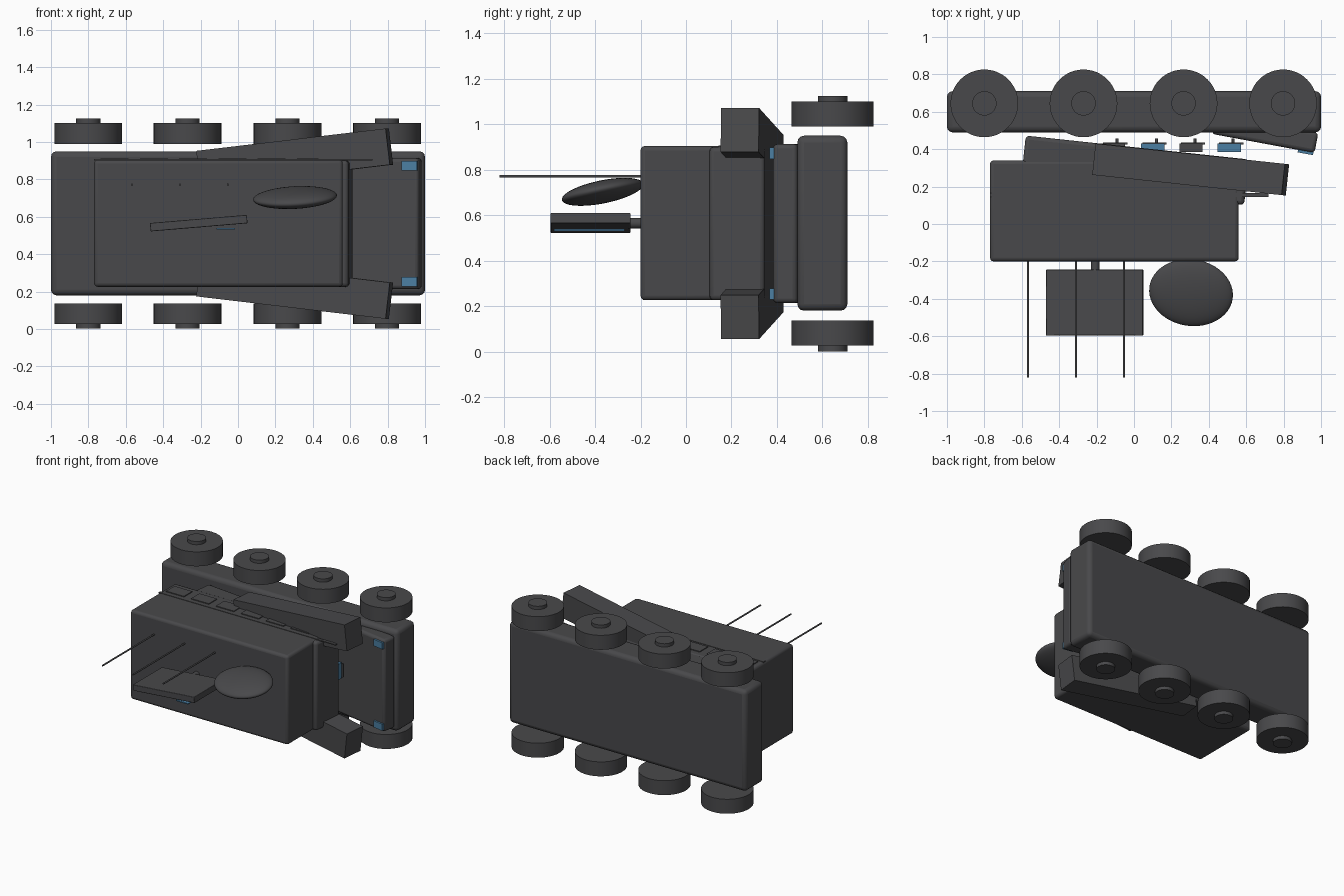
import bpy, math
from mathutils import Matrix, Vector

if "Cube" in bpy.data.objects:
    bpy.data.objects.remove(bpy.data.objects["Cube"])

MID = 0.5635  # the vehicle lies on its side and is mirrored about this height


def material(name, colour):
    m = bpy.data.materials.new(name)
    m.diffuse_color = (*colour, 1)
    m.use_nodes = True
    m.node_tree.nodes["Principled BSDF"].inputs["Base Color"].default_value = m.diffuse_color
    return m


GREY = material("dark_grey", (0.066, 0.066, 0.07))
BLUE = material("lamp_blue", (0.07, 0.21, 0.36))


def finish(name, mat, smooth=True):
    ob = bpy.context.object
    ob.name = name
    ob.data.materials.append(mat)
    if smooth:
        bpy.ops.object.shade_smooth_by_angle(angle=math.radians(35))
    return ob


def box(name, centre, size, mat=GREY, bevel=0.0, ry=0.0, rz=0.0):
    bpy.ops.mesh.primitive_cube_add(size=1)
    ob = bpy.context.object
    ob.data.transform(Matrix.Diagonal((*size, 1)))
    rot = Matrix.Rotation(math.radians(rz), 4, 'Z') @ Matrix.Rotation(math.radians(ry), 4, 'Y')
    ob.matrix_world = Matrix.Translation(Vector(centre)) @ rot
    if bevel:
        mod = ob.modifiers.new("rounded_edges", 'BEVEL')
        mod.width = bevel
        mod.segments = 3
    return finish(name, mat, smooth=bevel > 0)


def span(name, x, y, z, mat=GREY, bevel=0.0):
    ends = (x, y, z)
    return box(name, [(a + b) / 2 for a, b in ends], [b - a for a, b in ends], mat, bevel)


def cylinder(name, centre, radius, depth, axis='Z', sides=48):
    rot = (math.pi / 2, 0, 0) if axis == 'Y' else (0, 0, 0)
    bpy.ops.mesh.primitive_cylinder_add(vertices=sides, radius=radius, depth=depth,
                                        location=centre, rotation=rot)
    return finish(name, GREY)


# Chassis, hood and main body
span("chassis", (-1, 1), (0.49, 0.71), (0.18, 0.95), bevel=0.03)
box("hood", (0.70, 0.485, MID), (0.56, 0.11, 0.70), bevel=0.02, rz=-10.5)
span("upper_body", (-0.77, 0.56), (-0.2, 0.34), (0.226, 0.905), bevel=0.02)
box("tilted_middle_body", (0.005, 0.287, MID), (1.20, 0.245, 0.675), bevel=0.02, rz=-6.1)

# Side trim strip with small tiles
span("side_strip", (-0.77, 0.72), (0.144, 0.165), (0.9, 0.908))
for i in range(7):
    x = -0.66 + i * 0.21
    box("side_tile", (x, 0.235, 0.907), (0.15, 0.1, 0.008))

for side in (-1, 1):
    # Wheels with hubs
    for x in (-0.8, -0.27, 0.265, 0.797):
        cylinder("wheel", (x, 0.645, MID + side * 0.482), 0.181, 0.11)
        cylinder("hub", (x, 0.645, MID + side * 0.517), 0.065, 0.09)
    # Slanted side pods
    box("side_pod", (0.303, 0.291, MID + side * 0.352), (1.025, 0.168, 0.195),
        ry=-6.7 * side, rz=-6.1)
    # Headlights
    box("headlight", (0.918, 0.388, MID + side * 0.31), (0.083, 0.025, 0.05), BLUE, rz=-10.5)

# Small units in the gap beneath the body
for x, mat in ((-0.11, GREY), (0.1, BLUE), (0.305, GREY), (0.51, BLUE)):
    box("under_unit", (x, 0.408, MID), (0.125, 0.045, 0.12), mat)
    box("under_unit_lid", (x + 0.01, 0.431, MID), (0.13, 0.01, 0.1))
    cylinder("under_unit_knob", (x + 0.02, 0.44, MID), 0.008, 0.035, 'Y', 12)

# Tilted roof panel on a mast
box("roof_panel", (-0.21, -0.42, 0.566), (0.52, 0.352, 0.045), bevel=0.004, ry=-4.8)
cylinder("panel_mast", (-0.207, -0.215, 0.565), 0.023, 0.08, 'Y', 24)
box("panel_strip", (-0.065, -0.425, 0.535), (0.1, 0.31, 0.008), BLUE)

# Flattened roof dome
bpy.ops.mesh.primitive_uv_sphere_add(segments=48, ring_count=24, radius=1)
dome = bpy.context.object
dome.data.transform(Matrix.Diagonal((0.225, 0.182, 0.049, 1)))
dome.location = (0.305, -0.367, 0.703)
dome.rotation_euler = (math.radians(12), math.radians(-2), math.radians(-8))
finish("roof_dome", GREY)

# Antennas
for x in (-0.567, -0.31, -0.054):
    cylinder("antenna", (x, -0.505, 0.772), 0.006, 0.632, 'Y', 12)
